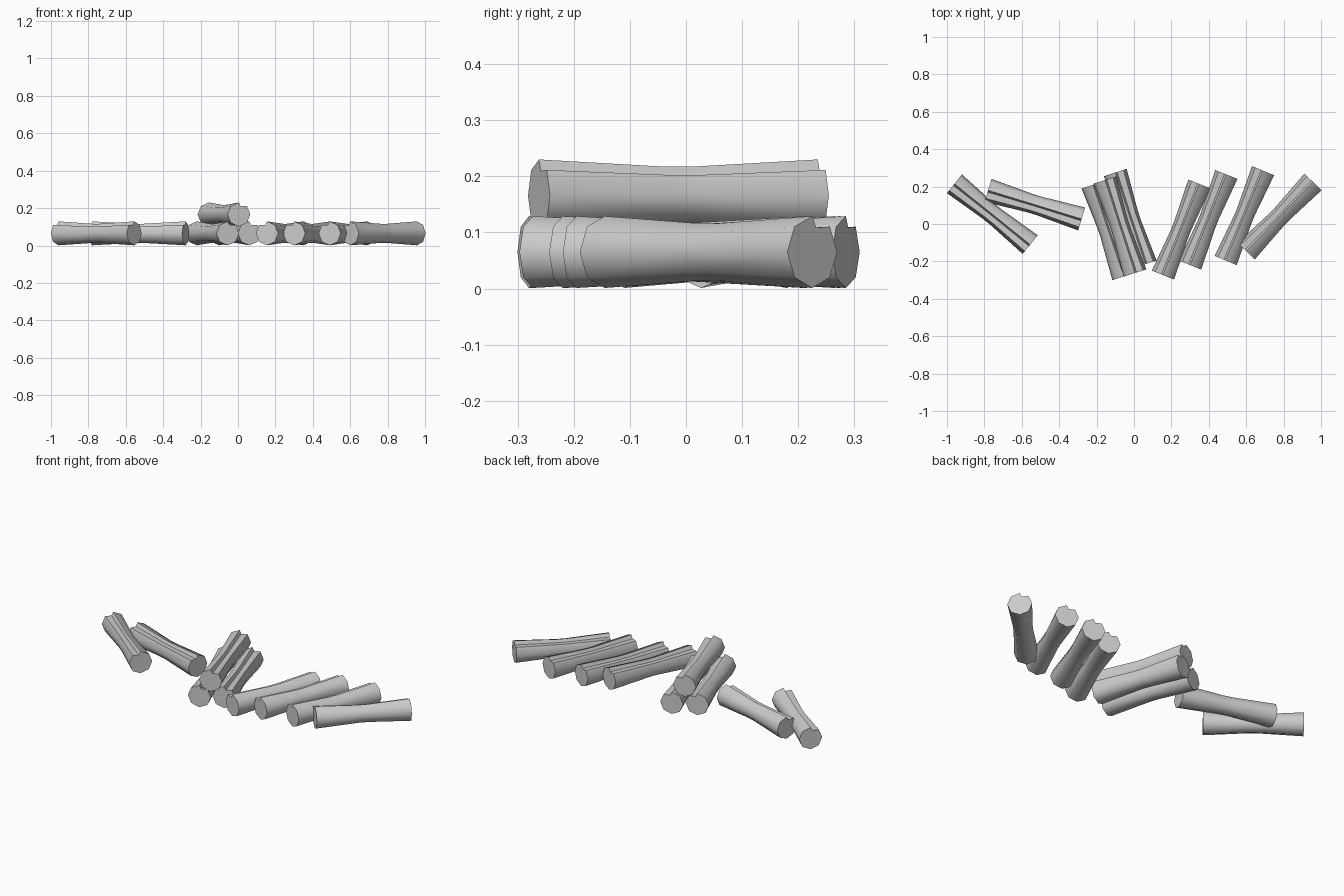
import bpy, bmesh, math
from mathutils import Vector

cube = bpy.data.objects.get("Cube")
if cube:
    bpy.data.objects.remove(cube)

# Single plain grey for every log
GREY = (0.6, 0.6, 0.6, 1)
mat = bpy.data.materials.new("plain_grey")
mat.use_nodes = True
mat.diffuse_color = GREY
mat.node_tree.nodes["Principled BSDF"].inputs["Base Color"].default_value = GREY

RADIUS = 0.064
SIDES = 8
# Position along the half length, and scale of the section there
RINGS = [(-1, 1), (-0.1, 0.8), (0.1, 0.8), (1, 1)]


def section(notch_side):
    """Octagon with a point on top and a split in the bark beside it."""
    pts = []
    for i in range(SIDES):
        a = math.pi / 2 + math.tau * i / SIDES
        pts.append((RADIUS * math.cos(a), RADIUS * math.sin(a)))
    pts.append((RADIUS * 0.16, RADIUS * 0.68))
    return [(u * notch_side, v) for u, v in pts]


def log(name, start, end, z, notch_side):
    """Waisted log between two ground points, notch on the given side."""
    a, b = Vector((*start, z)), Vector((*end, z))
    mid, half = (a + b) / 2, (b - a) / 2
    side = Vector((half.y, -half.x, 0)).normalized()
    bm = bmesh.new()
    rings = []
    for t, s in RINGS:
        rings.append([bm.verts.new(mid + half * t + side * u * s + Vector((0, 0, v * s)))
                      for u, v in section(notch_side)])
    for r0, r1 in zip(rings, rings[1:]):
        for i in range(len(r0)):
            j = (i + 1) % len(r0)
            bm.faces.new((r0[i], r0[j], r1[j], r1[i]))
    bm.faces.new(rings[0])
    bm.faces.new(rings[-1])
    bmesh.ops.recalc_face_normals(bm, faces=bm.faces)
    mesh = bpy.data.meshes.new(name)
    bm.to_mesh(mesh)
    bm.free()
    mesh.materials.append(mat)
    obj = bpy.data.objects.new(name, mesh)
    bpy.context.collection.objects.link(obj)
    bpy.ops.object.select_all(action='DESELECT')
    obj.select_set(True)
    bpy.context.view_layer.objects.active = obj
    bpy.ops.object.shade_smooth_by_angle(angle=math.radians(50))


GROUND = 0.065
STACKED = 0.166

# Two loose logs on the right
log("loose_log_outer", (-0.96, 0.215), (-0.555, -0.11), GROUND, 1)
log("loose_log_inner", (-0.78, 0.18), (-0.28, 0.027), GROUND, 1)

# Small pile of three
log("pile_log_right", (-0.22, 0.21), (-0.055, -0.28), GROUND, -1)
log("pile_log_left", (-0.10, 0.275), (0.06, -0.215), GROUND, -1)
log("pile_log_top", (-0.155, 0.235), (0.005, -0.262), STACKED, -1)

# Row of four on the left
ROW = [((0.35, 0.214), (0.155, -0.273)),
       ((0.494, 0.265), (0.30, -0.22)),
       ((0.69, 0.285), (0.49, -0.195)),
       ((0.957, 0.225), (0.60, -0.145))]
for n, (back, front) in enumerate(ROW, 1):
    log(f"row_log_{n}", back, front, GROUND, 1)
